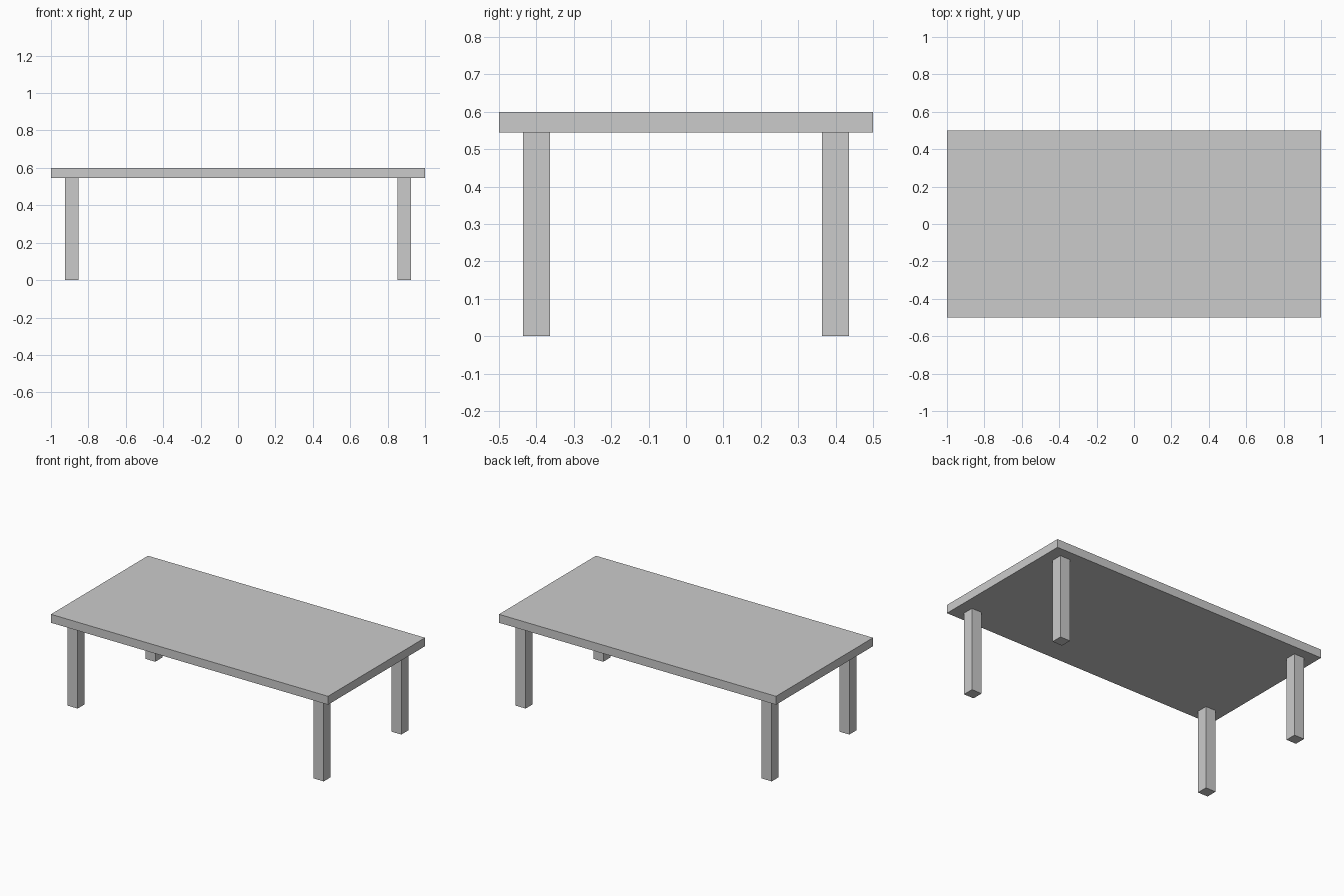
import bpy

if "Cube" in bpy.data.objects:
    bpy.data.objects.remove(bpy.data.objects["Cube"])


def box(name, x, y, z):
    """Add a box from its (min, max) range on each axis."""
    ranges = (x, y, z)
    centre = [(a + b) / 2 for a, b in ranges]
    bpy.ops.mesh.primitive_cube_add(size=1, location=centre)
    obj = bpy.context.object
    obj.name = name
    obj.scale = [b - a for a, b in ranges]
    bpy.ops.object.transform_apply(location=False, rotation=False, scale=True)
    return obj


UNDERSIDE, HEIGHT = 0.545, 0.6
LEG_X, LEG_Y, HALF_LEG = 0.888, 0.4, 0.036

# Table top
box("table_top", (-1, 1), (-0.5, 0.5), (UNDERSIDE, HEIGHT))

# Four square legs, inset from the corners
for side_y, sy in (("front", -1), ("back", 1)):
    for side_x, sx in (("left", -1), ("right", 1)):
        cx, cy = sx * LEG_X, sy * LEG_Y
        box(f"{side_y}_{side_x}_leg",
            (cx - HALF_LEG, cx + HALF_LEG),
            (cy - HALF_LEG, cy + HALF_LEG),
            (0, UNDERSIDE))
